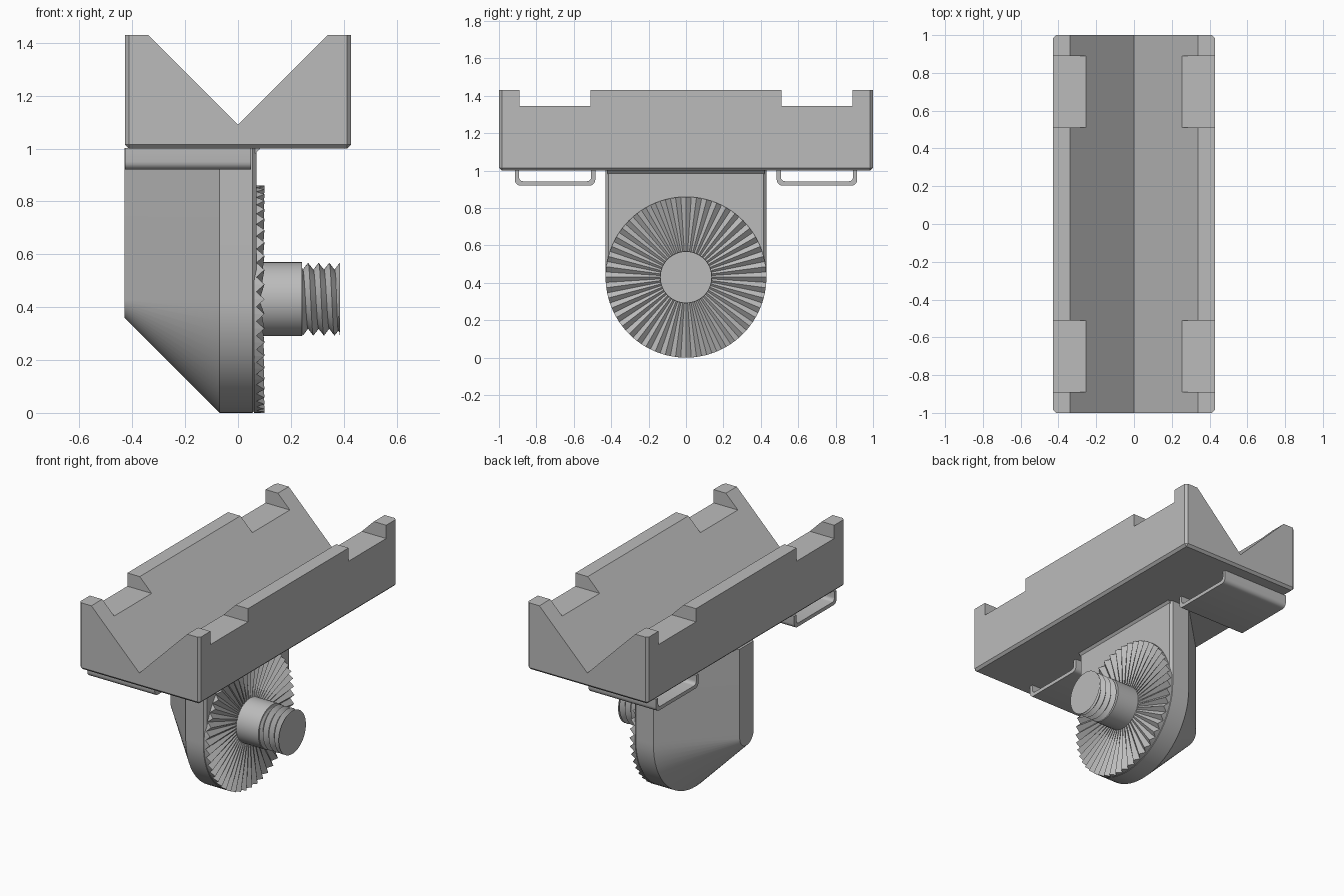
import bpy, bmesh
from math import pi, sin, cos, radians

cube = bpy.data.objects.get("Cube")
if cube:
    bpy.data.objects.remove(cube)

GREY = (0.5, 0.5, 0.5, 1)
mat = bpy.data.materials.new("plain grey")
mat.use_nodes = True
mat.diffuse_color = GREY
mat.node_tree.nodes["Principled BSDF"].inputs["Base Color"].default_value = GREY
AXIS_Z = 0.43


def finish(name, bm, smooth=False):
    bmesh.ops.recalc_face_normals(bm, faces=bm.faces)
    mesh = bpy.data.meshes.new(name)
    bm.to_mesh(mesh)
    bm.free()
    mesh.materials.append(mat)
    ob = bpy.data.objects.new(name, mesh)
    bpy.context.collection.objects.link(ob)
    if smooth:
        bpy.ops.object.select_all(action='DESELECT')
        ob.select_set(True)
        bpy.context.view_layer.objects.active = ob
        bpy.ops.object.shade_smooth_by_angle(angle=radians(25))
    return ob


def loft(sections):
    """Skin a list of equal-length point loops and cap both ends."""
    bm = bmesh.new()
    rings = [[bm.verts.new(p) for p in s] for s in sections]
    n = len(rings[0])
    for a, b in zip(rings, rings[1:]):
        for i in range(n):
            j = (i + 1) % n
            bm.faces.new((a[i], a[j], b[j], b[i]))
    bm.faces.new(rings[0])
    bm.faces.new(rings[-1])
    return bm


def circle(x, r, n=48):
    return [(x, r * cos(2 * pi * i / n), AXIS_Z + r * sin(2 * pi * i / n)) for i in range(n)]


# V-grooved rail with chamfered outer edges
profile = [(-0.428, 1.0), (0.428, 1.0), (0.428, 1.43), (0.34, 1.43),
           (0, 1.09), (-0.34, 1.43), (-0.428, 1.43)]
bm = loft([[(x, y, z) for x, z in profile] for y in (-1, 1)])
outer = []
for e in bm.edges:
    a, b = (v.co for v in e.verts)
    upright = abs(a.x - b.x) + abs(a.y - b.y) < 0.001
    if upright and abs(a.x) > 0.4 or max(a.z, b.z) < 1.001:
        outer.append(e)
bmesh.ops.bevel(bm, geom=outer, offset=0.015, segments=1, affect='EDGES')
rail = finish("v_rail", bm)

# Four notches cut in the rail's upper edges
bm = bmesh.new()
for sx in (-1, 1):
    for sy in (-1, 1):
        made = bmesh.ops.create_cube(bm, size=1)["verts"]
        bmesh.ops.scale(bm, vec=(0.4, 0.38, 0.3), verts=made)
        bmesh.ops.translate(bm, vec=(sx * 0.4, sy * 0.7, 1.495), verts=made)
cutter = finish("notch_cutter", bm)
cutter.hide_render = True
cutter.hide_set(True)
cut = rail.modifiers.new("notches", 'BOOLEAN')
cut.object = cutter
cut.solver = 'EXACT'


# Tapered mounting block with rounded bottom
def tongue(x, r, steps=32):
    arc = [(x, -r * cos(pi * i / steps), AXIS_Z - r * sin(pi * i / steps)) for i in range(steps + 1)]
    return arc + [(x, r, 1.002), (x, -r, 1.002)]


finish("mounting_block", loft([tongue(-0.43, 0.07), tongue(-0.07, 0.43),
                               tongue(0.055, 0.43), tongue(0.07, 0.415)]), True)

# Small flare where the block meets the rail
lip = [(0.05, 0.975), (0.06, 0.975), (0.085, 1.002), (0.05, 1.002)]
finish("block_lip", loft([[(x, y, z) for x, z in lip] for y in (-0.42, 0.42)]))

# Radially serrated disc
TEETH = 48
rim = []
for i, (x, y, z) in enumerate(circle(0.1, 0.43, 2 * TEETH)):
    rim.append((x - 0.03 * (i % 2), y, z))
finish("serrated_disc", loft([circle(0.06, 0.43, 2 * TEETH), rim,
                              circle(0.085, 0.12, 2 * TEETH)]))

# Plain screw shank
finish("screw_shank", loft([circle(0.06, 0.14), circle(0.242, 0.14)]), True)

# Helical thread, trimmed flat at both ends
PITCH, X0, X1, SEG = 0.04, 0.235, 0.385, 48
sections = []
for k in range(-2, 10):
    radius = 0.138 if k % 2 else 0.112
    ring = []
    for i, (x, y, z) in enumerate(circle(0, radius, SEG)):
        x = X0 + PITCH * (k / 2 + i / SEG)
        ring.append((min(max(x, X0), X1), y, z))
    sections.append(ring)
# Close the seam by joining each turn to the next one
bm = bmesh.new()
rings = [[bm.verts.new(p) for p in s] for s in sections]
for k in range(len(rings) - 1):
    a, b = rings[k], rings[k + 1]
    for i in range(SEG - 1):
        bm.faces.new((a[i], a[i + 1], b[i + 1], b[i]))
    if k + 3 < len(rings):
        bm.faces.new((a[-1], rings[k + 2][0], rings[k + 3][0], b[-1]))
bmesh.ops.remove_doubles(bm, verts=bm.verts, dist=0.0001)
finish("screw_thread", bm, True)
finish("screw_tip", loft([circle(0.37, 0.112), circle(X1, 0.125)]), True)


# Strap loops under the rail, open along x
def u_path(half, low, r):
    pts = [(-half, 1.002)]
    for cy, start in ((r - half, pi), (half - r, 1.5 * pi)):
        for i in range(6):
            t = start + i * pi / 10
            pts.append((cy + r * cos(t), low + r + r * sin(t)))
    return pts + [(half, 1.002)]


outline = u_path(0.215, 0.92, 0.03) + u_path(0.193, 0.943, 0.022)[::-1]
for name, cy in (("front_loop", -0.7), ("rear_loop", 0.7)):
    finish(name, loft([[(x, cy + y, z) for y, z in outline] for x in (-0.428, 0.05)]), True)
